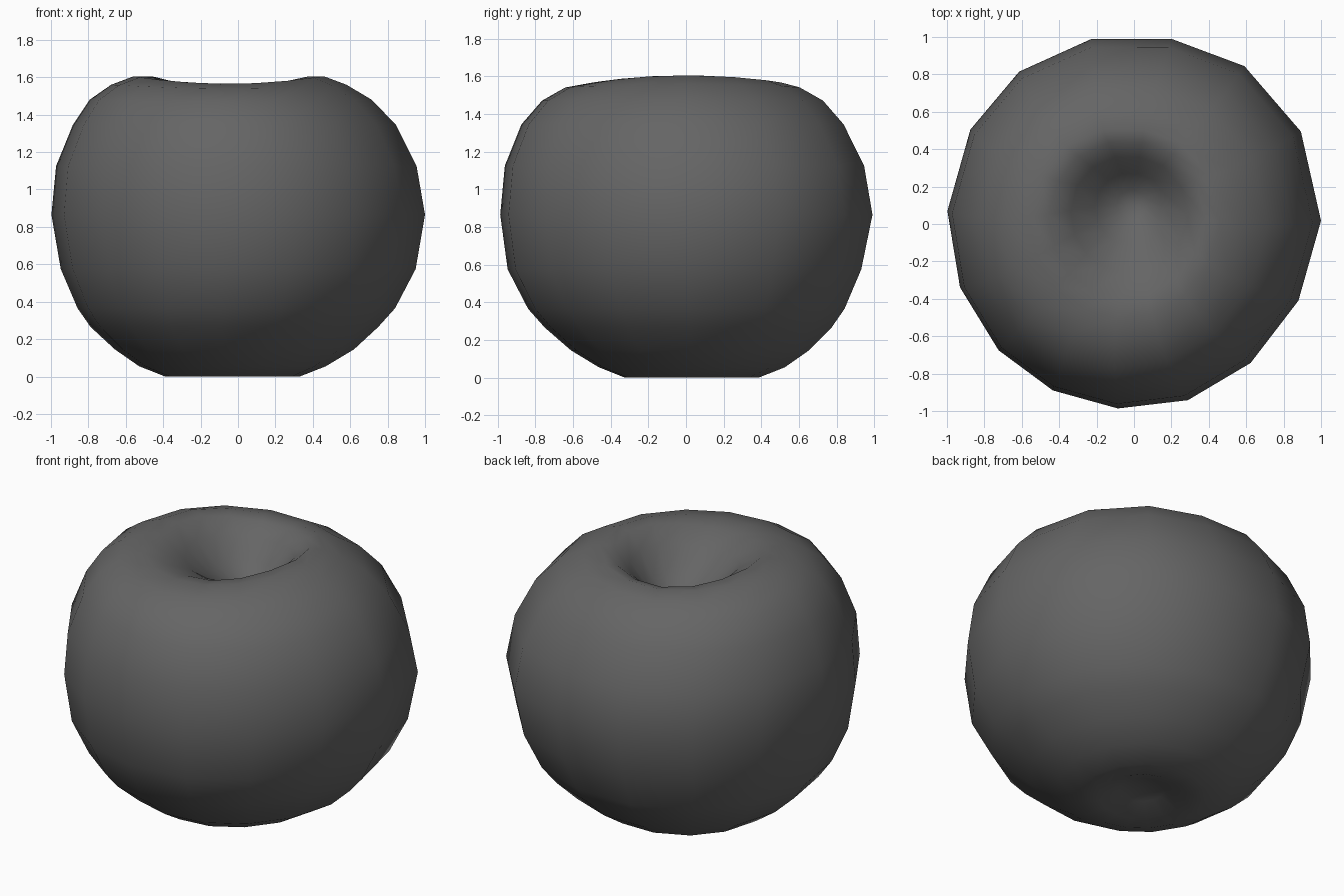
import bpy, bmesh, math

cube = bpy.data.objects.get("Cube")
if cube:
    bpy.data.objects.remove(cube, do_unlink=True)

# One flat dark skin colour
skin = bpy.data.materials.new("dark_grey_skin")
skin.use_nodes = True
colour = (0.13, 0.13, 0.13, 1)
skin.diffuse_color = colour
skin.node_tree.nodes["Principled BSDF"].inputs["Base Color"].default_value = colour

# Slightly uneven fifteen-sided outline at the widest ring: angle in degrees, radius
OUTLINE = [(1, 1), (29, 1.02), (55, 1.03), (78.6, 1.01), (103, 1.015),
           (127, 1.02), (150, 1.01), (176, 1), (200, 0.99), (223, 0.99),
           (244, 0.99), (265, 0.99), (287, 0.985), (310, 0.97), (335, 0.97)]

# Rings from the base hollow to the stem hollow: radius, height, x shift, y shift, saddle lift
RINGS = [(0.13, 0.07, -0.03, 0.03, 0), (0.25, 0.025, -0.03, 0.03, 0),
         (0.36, 0.025, -0.03, 0.03, 0), (0.50, 0.08, -0.03, 0.03, 0),
         (0.64, 0.17, -0.02, 0.02, 0), (0.77, 0.29, -0.02, 0.01, 0),
         (0.85, 0.39, -0.01, 0, 0), (0.95, 0.60, 0, -0.01, 0),
         (1.00, 0.89, 0, 0, 0), (0.965, 1.15, -0.01, -0.01, 0),
         (0.865, 1.37, -0.02, -0.02, 0), (0.755, 1.50, -0.04, -0.02, 0.005),
         (0.63, 1.575, -0.05, -0.02, 0.01), (0.51, 1.61, -0.05, 0, 0.02),
         (0.42, 1.60, -0.04, 0.02, 0.03), (0.31, 1.53, -0.03, 0.05, 0.02),
         (0.19, 1.41, -0.02, 0.08, 0), (0.08, 1.33, -0.01, 0.10, 0)]

# Fruit body, skinned ring by ring
bm = bmesh.new()
loops = []
for radius, height, dx, dy, lift in RINGS:
    loop = []
    for degrees, scale in OUTLINE:
        a = math.radians(degrees)
        r = radius * scale
        z = height + lift * math.cos(2 * a)
        loop.append(bm.verts.new((r * math.cos(a) + dx, r * math.sin(a) + dy, z)))
    loops.append(loop)

count = len(OUTLINE)
for low, high in zip(loops, loops[1:]):
    for i in range(count):
        j = (i + 1) % count
        bm.faces.new((low[i], low[j], high[j], high[i]))

# Close both hollows with a fan
for loop, centre in ((loops[0], (-0.03, 0.03, 0.09)), (loops[-1], (-0.01, 0.10, 1.31))):
    tip = bm.verts.new(centre)
    for i in range(count):
        bm.faces.new((loop[i], loop[(i + 1) % count], tip))

bmesh.ops.recalc_face_normals(bm, faces=bm.faces)

# Rest the fruit on the ground
base = min(v.co.z for v in bm.verts)
bmesh.ops.translate(bm, vec=(0, 0, -base), verts=bm.verts)

mesh = bpy.data.meshes.new("fruit_body")
bm.to_mesh(mesh)
bm.free()
mesh.materials.append(skin)
mesh.polygons.foreach_set("use_smooth", [True] * len(mesh.polygons))
body = bpy.data.objects.new("fruit_body", mesh)
bpy.context.collection.objects.link(body)
